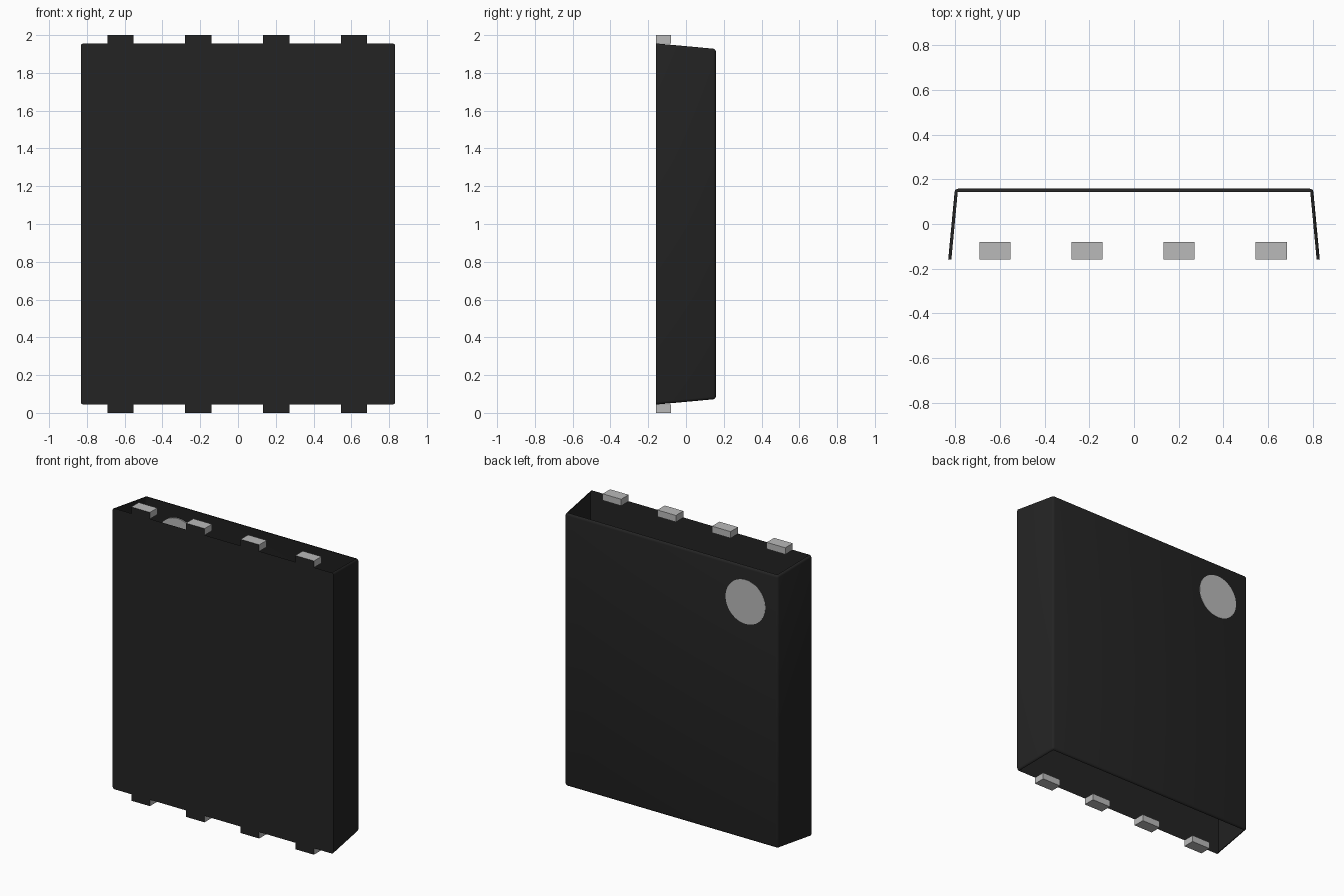
import bpy
import bmesh
from math import pi
from mathutils import Matrix, Vector

cube = bpy.data.objects.get("Cube")
if cube:
    bpy.data.objects.remove(cube, do_unlink=True)


def material(name, value):
    mat = bpy.data.materials.new(name)
    mat.use_nodes = True
    colour = (value, value, value, 1)
    mat.diffuse_color = colour
    mat.node_tree.nodes["Principled BSDF"].inputs["Base Color"].default_value = colour
    return mat


black = material("matte black", 0.017)
silver = material("silver grey", 0.49)

FRONT, BACK, MID = -0.16, 0.158, 1.0


def finish(name, bm, mats, smooth=False):
    mesh = bpy.data.meshes.new(name)
    bm.to_mesh(mesh)
    bm.free()
    for mat in mats:
        mesh.materials.append(mat)
    obj = bpy.data.objects.new(name, mesh)
    bpy.context.collection.objects.link(obj)
    if smooth:
        bpy.ops.object.select_all(action="DESELECT")
        obj.select_set(True)
        bpy.context.view_layer.objects.active = obj
        bpy.ops.object.shade_smooth_by_angle()
    return obj


# Tapered casing with rounded edges, open at the top and bottom
bm = bmesh.new()
bmesh.ops.create_cube(bm, size=2)
for v in bm.verts:
    sx, sy, sz = v.co
    half_w, half_h, y = (0.802, 0.927, BACK) if sy > 0 else (0.832, 0.956, FRONT)
    v.co = Vector((sx * half_w, y, MID + sz * half_h))
edges = [e for e in bm.edges if any(v.co.y > 0 for v in e.verts)]
bmesh.ops.bevel(bm, geom=edges, offset=0.014, segments=3, profile=0.5, affect="EDGES")
bm.normal_update()
ends = [f for f in bm.faces if abs(f.normal.z) > 0.98 and f.calc_area() > 0.2]
bmesh.ops.delete(bm, geom=ends, context="FACES")
finish("casing", bm, [black], smooth=True)

# Contact tabs along both ends, black on the front and silver elsewhere
TAB_H = 0.045
for end, z in (("bottom", TAB_H / 2), ("top", 2 - TAB_H / 2)):
    for i in range(4):
        x = -0.622 + i * 0.412
        bm = bmesh.new()
        bmesh.ops.create_cube(bm, size=1)
        bmesh.ops.scale(bm, vec=(0.14, 0.08, TAB_H), verts=bm.verts)
        bmesh.ops.translate(bm, vec=(x, FRONT + 0.04, z), verts=bm.verts)
        bm.normal_update()
        for f in bm.faces:
            f.material_index = 1 if f.normal.y < -0.9 else 0
        finish(f"{end}_tab_{i + 1}", bm, [silver, black])

# Round marker set through the back wall
bm = bmesh.new()
place = Matrix.Translation((-0.56, 0.155, 1.688)) @ Matrix.Rotation(pi / 2, 4, "X")
bmesh.ops.create_cone(bm, cap_ends=True, segments=48, radius1=0.15, radius2=0.15,
                      depth=0.01, matrix=place)
finish("marker_disc", bm, [silver], smooth=True)
